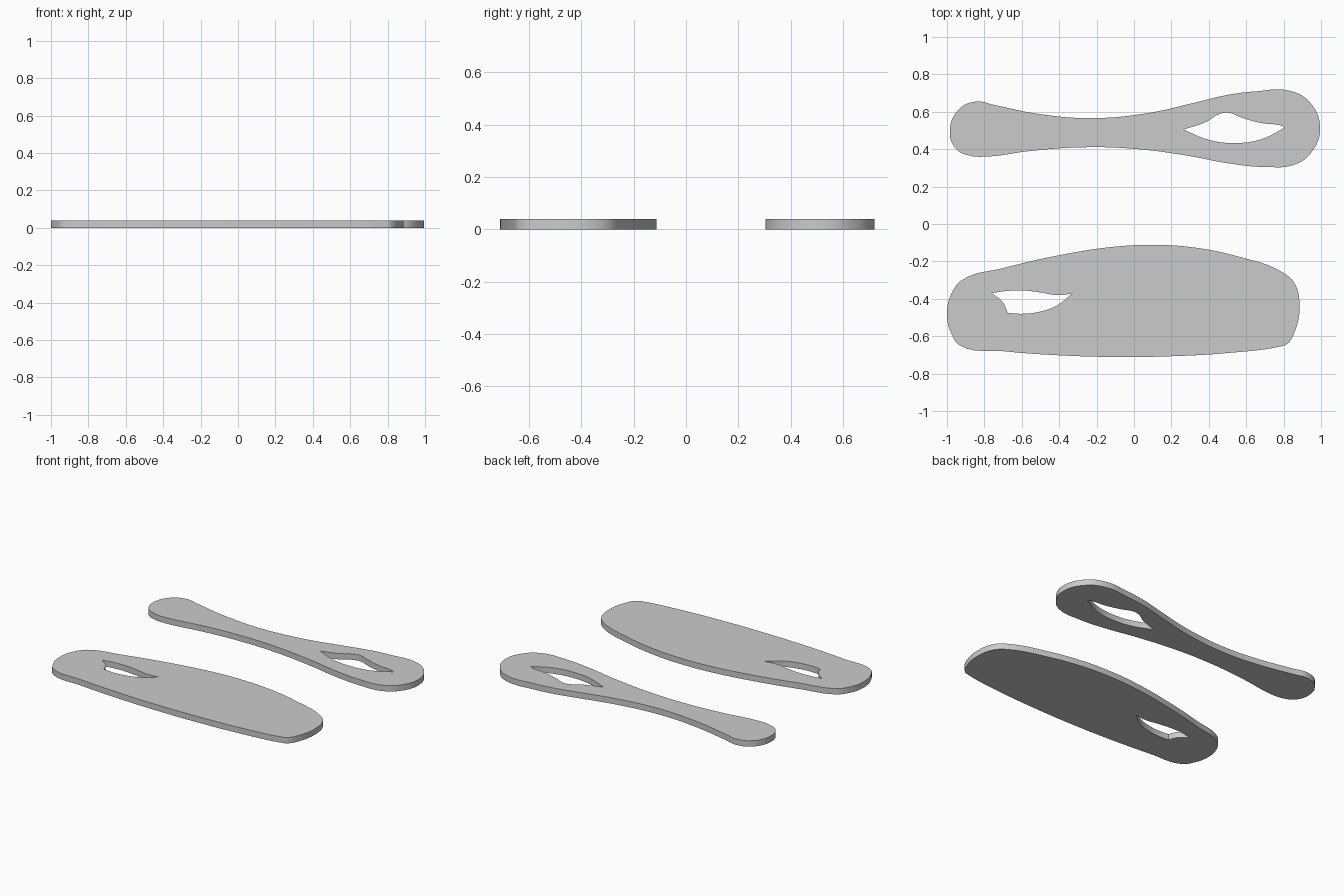
import bpy

if "Cube" in bpy.data.objects:
    bpy.data.objects.remove(bpy.data.objects["Cube"])

THICK = 0.04


def plate(name, outline, hole, corners):
    """Flat plate with one cut-out; corners are indices of sharp hole points."""
    cu = bpy.data.curves.new(name, 'CURVE')
    cu.dimensions = '2D'
    cu.fill_mode = 'BOTH'
    cu.resolution_u = 6
    cu.extrude = THICK / 2
    for pts, sharp in ((outline, ()), (hole, corners)):
        sp = cu.splines.new('BEZIER')
        sp.bezier_points.add(len(pts) - 1)
        sp.use_cyclic_u = True
        for i, (bp, (x, y)) in enumerate(zip(sp.bezier_points, pts)):
            bp.co = (x, y, 0)
            kind = 'VECTOR' if i in sharp else 'AUTO'
            bp.handle_left_type = bp.handle_right_type = kind
    ob = bpy.data.objects.new(name, cu)
    bpy.context.collection.objects.link(ob)
    ob.location.z = THICK / 2
    bpy.ops.object.select_all(action='DESELECT')
    ob.select_set(True)
    bpy.context.view_layer.objects.active = ob
    bpy.ops.object.convert(target='MESH')
    bpy.ops.object.shade_smooth_by_angle()
    return bpy.context.object


# Narrow-waisted strap with an eye-shaped slot
plate("waisted_strap",
      [(-.985, .49), (-.935, .615), (-.84, .655), (-.75, .637), (-.5, .587),
       (-.22, .566), (.08, .594), (.33, .65), (.5, .69), (.65, .709),
       (.83, .713), (.935, .656), (.995, .52), (.95, .385), (.86, .318),
       (.7, .305), (.5, .325), (.3, .363), (0, .402), (-.28, .41),
       (-.55, .391), (-.8, .36), (-.88, .366), (-.95, .40)],
      [(.265, .505), (.39, .548), (.45, .585), (.5, .595), (.58, .567),
       (.68, .54), (.79, .525), (.805, .515), (.68, .453), (.53, .433),
       (.4, .45)], (0, 7))

# Broad plate with a leaf-shaped slot
plate("broad_plate",
      [(-1, -.48), (-.97, -.36), (-.92, -.30), (-.7, -.236), (-.4, -.167),
       (-.1, -.121), (.1, -.112), (.3, -.123), (.55, -.172), (.8, -.262),
       (.86, -.32), (.885, -.44), (.865, -.56), (.82, -.64), (.78, -.655),
       (.5, -.69), (.2, -.707), (-.1, -.711), (-.4, -.702), (-.7, -.68),
       (-.93, -.65), (-.97, -.60)],
      [(-.76, -.37), (-.70, -.36), (-.6, -.355), (-.5, -.366), (-.41, -.38),
       (-.33, -.372), (-.42, -.44), (-.52, -.472), (-.6, -.48),
       (-.675, -.475), (-.70, -.42)], (0, 5, 9))
